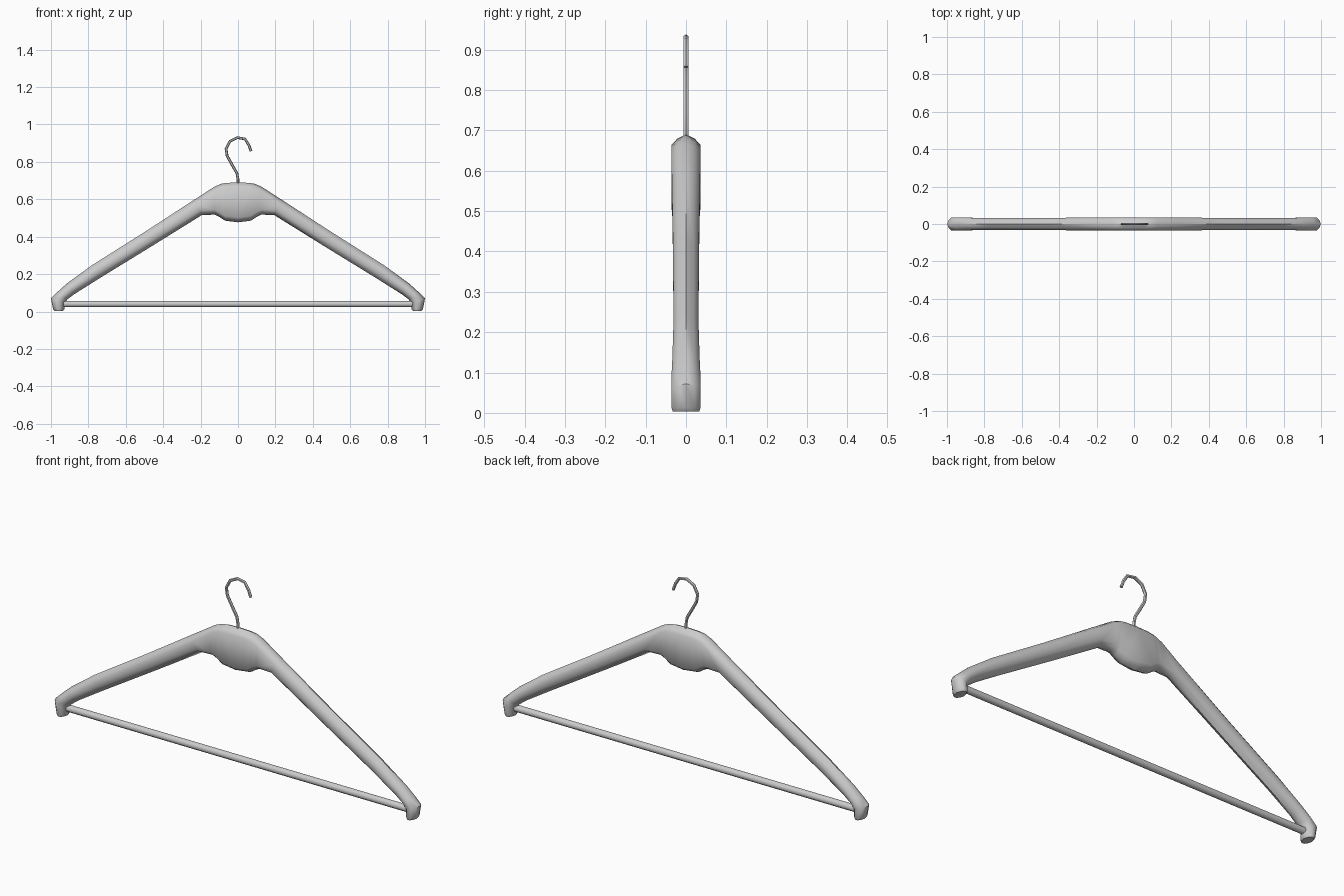
import bpy, bmesh, math
from mathutils import Vector

if "Cube" in bpy.data.objects:
    bpy.data.objects.remove(bpy.data.objects["Cube"])


def link(name, data):
    obj = bpy.data.objects.new(name, data)
    bpy.context.collection.objects.link(obj)
    return obj


def smooth(obj, angle):
    bpy.ops.object.select_all(action='DESELECT')
    obj.select_set(True)
    bpy.context.view_layer.objects.active = obj
    bpy.ops.object.shade_smooth_by_angle(angle=math.radians(angle))


# Wooden body: sections as (top x, top z, bottom x, bottom z, half thickness)
sections = [
    (0.0, 0.69, 0.0, 0.477, 0.036),
    (0.06, 0.688, 0.07, 0.486, 0.036),
    (0.09, 0.683, 0.105, 0.509, 0.036),
    (0.125, 0.668, 0.125, 0.518, 0.036),
    (0.235, 0.597, 0.193, 0.516, 0.035),
    (0.50, 0.425, 0.46, 0.35, 0.032),
    (0.785, 0.245, 0.74, 0.178, 0.031),
    (0.915, 0.150, 0.875, 0.093, 0.034),
    (0.965, 0.105, 0.912, 0.065, 0.036),
    (1.0, 0.072, 0.926, 0.045, 0.036),
    (0.989, 0.013, 0.928, 0.013, 0.036),
    (0.980, 0.003, 0.936, 0.003, 0.033),
]

bm = bmesh.new()
rings = []
for tx, tz, bx, bz, hy in sections:
    top, bottom = Vector((tx, 0, tz)), Vector((bx, 0, bz))
    axis = bottom - top
    d = min(0.026 / axis.length, 0.34)
    half = [(0, 0), (0.6, 0.4 * d), (1, d), (1, 1 - d), (0.6, 1 - 0.4 * d), (0, 1)]
    loop = half + [(-y, t) for y, t in reversed(half[1:-1])]
    rings.append([bm.verts.new(top + axis * t + Vector((0, y * hy, 0))) for y, t in loop])
for a, b in zip(rings, rings[1:]):
    n = len(a)
    for i in range(n):
        j = (i + 1) % n
        bm.faces.new((a[i], a[j], b[j], b[i]))
bm.faces.new(rings[-1])
bmesh.ops.recalc_face_normals(bm, faces=bm.faces)
# make sure the open half shell faces outward
bm.faces.ensure_lookup_table()
bm.normal_update()
if bm.faces[-1].normal.z > 0:
    bmesh.ops.reverse_faces(bm, faces=bm.faces)
mesh = bpy.data.meshes.new("hanger_body")
bm.to_mesh(mesh)
bm.free()
body = link("hanger_body", mesh)
mirror = body.modifiers.new("mirror", 'MIRROR')
mirror.use_clip = True
smooth(body, 50)

# Trouser bar
bpy.ops.mesh.primitive_cylinder_add(vertices=10, radius=0.017, depth=1.9,
                                    location=(0, 0, 0.04), rotation=(0, math.pi / 2, 0))
bar = bpy.context.object
bar.name = "trouser_bar"
smooth(bar, 40)

# Wire hook
path = [(0, 0.67), (0, 0.705), (-0.006, 0.74), (-0.032, 0.785), (-0.058, 0.832),
        (-0.064, 0.87), (-0.043, 0.91), (-0.004, 0.93), (0.037, 0.923), (0.058, 0.89), (0.07, 0.857)]
curve = bpy.data.curves.new("hook", 'CURVE')
curve.dimensions = '3D'
curve.bevel_depth = 0.0075
curve.bevel_resolution = 1
curve.use_fill_caps = True
spline = curve.splines.new('POLY')
spline.points.add(len(path) - 1)
for p, (x, z) in zip(spline.points, path):
    p.co = (x, 0, z, 1)
hook = link("hook", curve)
bpy.ops.object.select_all(action='DESELECT')
hook.select_set(True)
bpy.context.view_layer.objects.active = hook
bpy.ops.object.convert(target='MESH')
smooth(bpy.context.object, 50)
